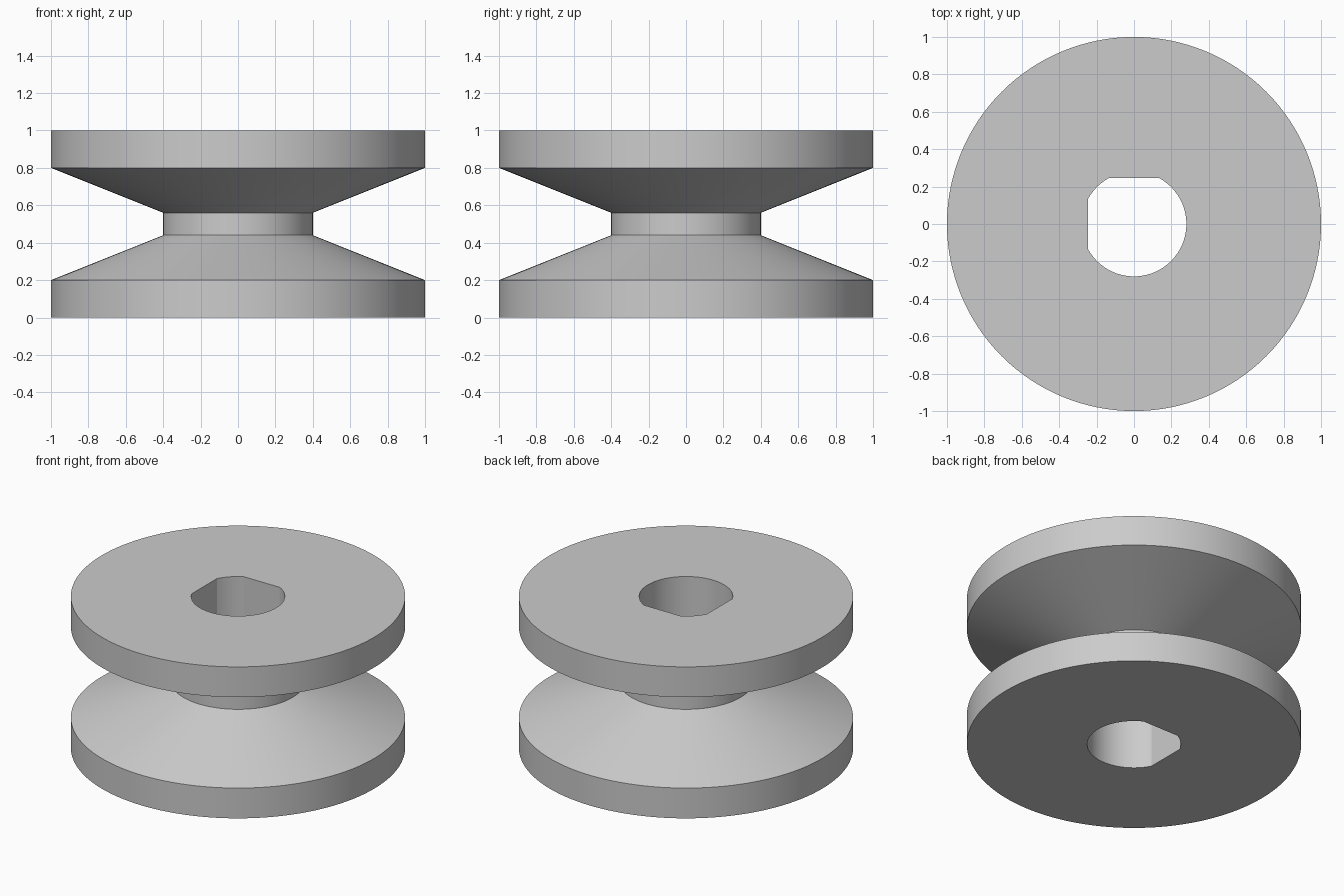
import bpy, bmesh, math

if "Cube" in bpy.data.objects:
    bpy.data.objects.remove(bpy.data.objects["Cube"])

SEGMENTS = 128
BORE_RADIUS = 0.28
BORE_FLAT = BORE_RADIUS * math.cos(10 * 2 * math.pi / SEGMENTS)  # flats about 0.247 from the axis

grey = bpy.data.materials.new("plain_grey")
grey.diffuse_color = (0.6, 0.6, 0.6, 1)
grey.use_nodes = True
grey.node_tree.nodes["Principled BSDF"].inputs["Base Color"].default_value = grey.diffuse_color

# Outer profile (radius, height): rim, sloped groove, hub, sloped groove, rim
PROFILE = [(1, 0), (1, 0.2), (0.4, 0.44), (0.4, 0.56), (1, 0.8), (1, 1)]

bm = bmesh.new()


def ring(radius, z, bore=False):
    verts = []
    for i in range(SEGMENTS):
        a = 2 * math.pi * i / SEGMENTS
        x, y = radius * math.cos(a), radius * math.sin(a)
        if bore:  # two flats, on the left and the back
            x, y = max(x, -BORE_FLAT), min(y, BORE_FLAT)
        verts.append(bm.verts.new((x, y, z)))
    return verts


rings = [ring(r, z) for r, z in PROFILE]
rings += [ring(BORE_RADIUS, 1, True), ring(BORE_RADIUS, 0, True)]

# Bridge each ring to the next, closing the loop through the bore
for k, lower in enumerate(rings):
    upper = rings[(k + 1) % len(rings)]
    for i in range(SEGMENTS):
        j = (i + 1) % SEGMENTS
        bm.faces.new((lower[i], lower[j], upper[j], upper[i]))
bmesh.ops.recalc_face_normals(bm, faces=bm.faces)

mesh = bpy.data.meshes.new("grooved_wheel")
bm.to_mesh(mesh)
bm.free()
mesh.materials.append(grey)
wheel = bpy.data.objects.new("grooved_wheel", mesh)
bpy.context.collection.objects.link(wheel)

# Smooth curved walls, sharp rims and flats
bpy.context.view_layer.objects.active = wheel
wheel.select_set(True)
bpy.ops.object.shade_smooth_by_angle(angle=math.radians(20))
